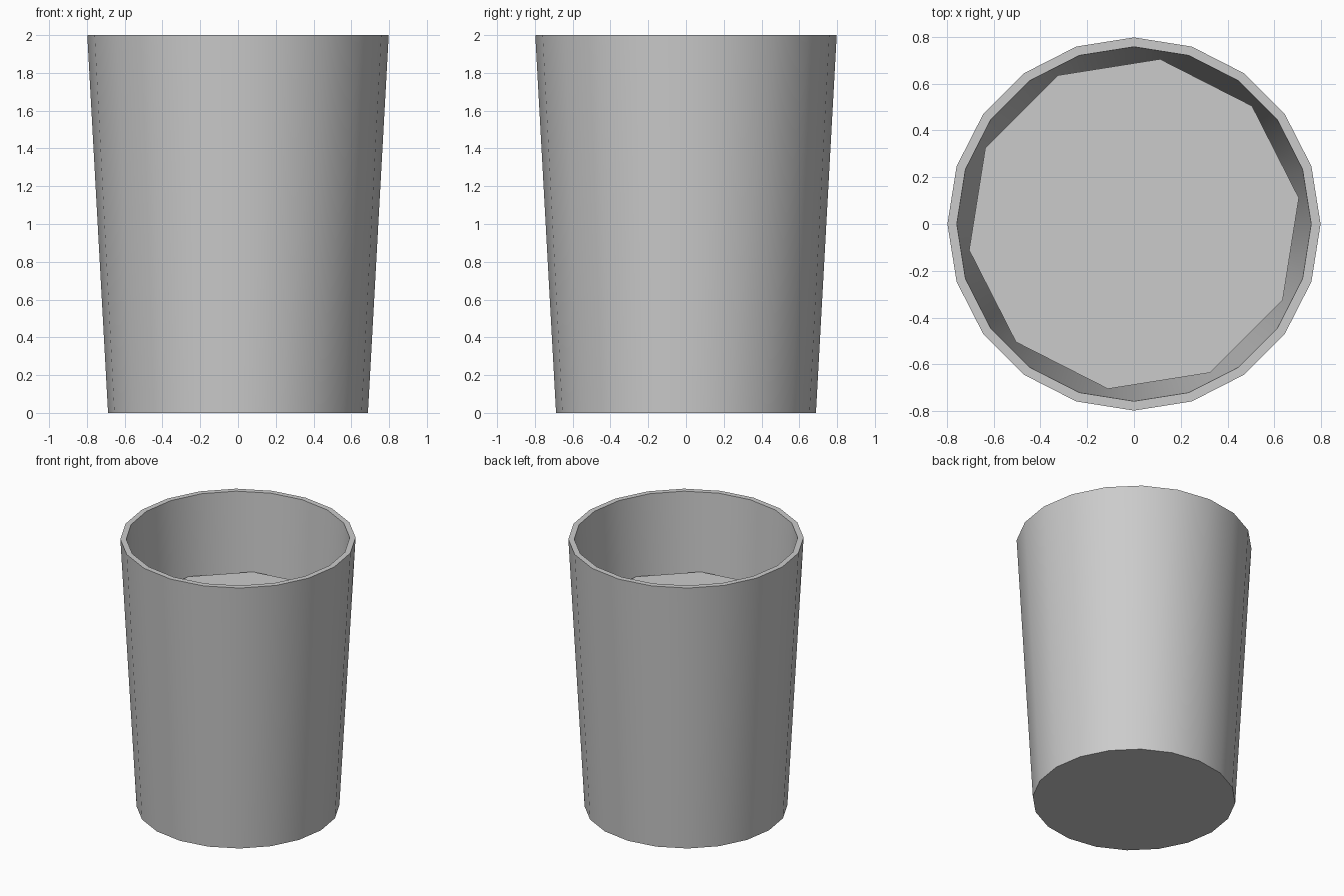
import bpy, bmesh, math

if "Cube" in bpy.data.objects:
    bpy.data.objects.remove(bpy.data.objects["Cube"])


def ring(bm, radius, z, sides, turn=0.0):
    return [bm.verts.new((radius * math.cos(turn + 2 * math.pi * i / sides),
                          radius * math.sin(turn + 2 * math.pi * i / sides), z))
            for i in range(sides)]


def add_object(name, bm):
    mesh = bpy.data.meshes.new(name)
    bm.to_mesh(mesh)
    bm.free()
    obj = bpy.data.objects.new(name, mesh)
    bpy.context.collection.objects.link(obj)
    return obj


# Cup: tapered 20-sided profile, outside bottom -> rim -> inside floor
bm = bmesh.new()
profile = [(0.688, 0.0), (0.798, 2.0), (0.758, 2.0), (0.65, 0.04)]
rings = [ring(bm, r, z, 20) for r, z in profile]
for a, b in zip(rings, rings[1:]):
    for i in range(20):
        j = (i + 1) % 20
        bm.faces.new((a[i], a[j], b[j], b[i]))
bm.faces.new(rings[0][::-1])
bm.faces.new(rings[-1])
cup = add_object("cup", bm)
bpy.context.view_layer.objects.active = cup
cup.select_set(True)
bpy.ops.object.shade_smooth_by_angle(angle=math.radians(40))

# Drink surface: flat ten-sided disc inside the cup
bm = bmesh.new()
bm.faces.new(ring(bm, 0.714, 1.42, 10, math.radians(9)))
add_object("drink_surface", bm)
